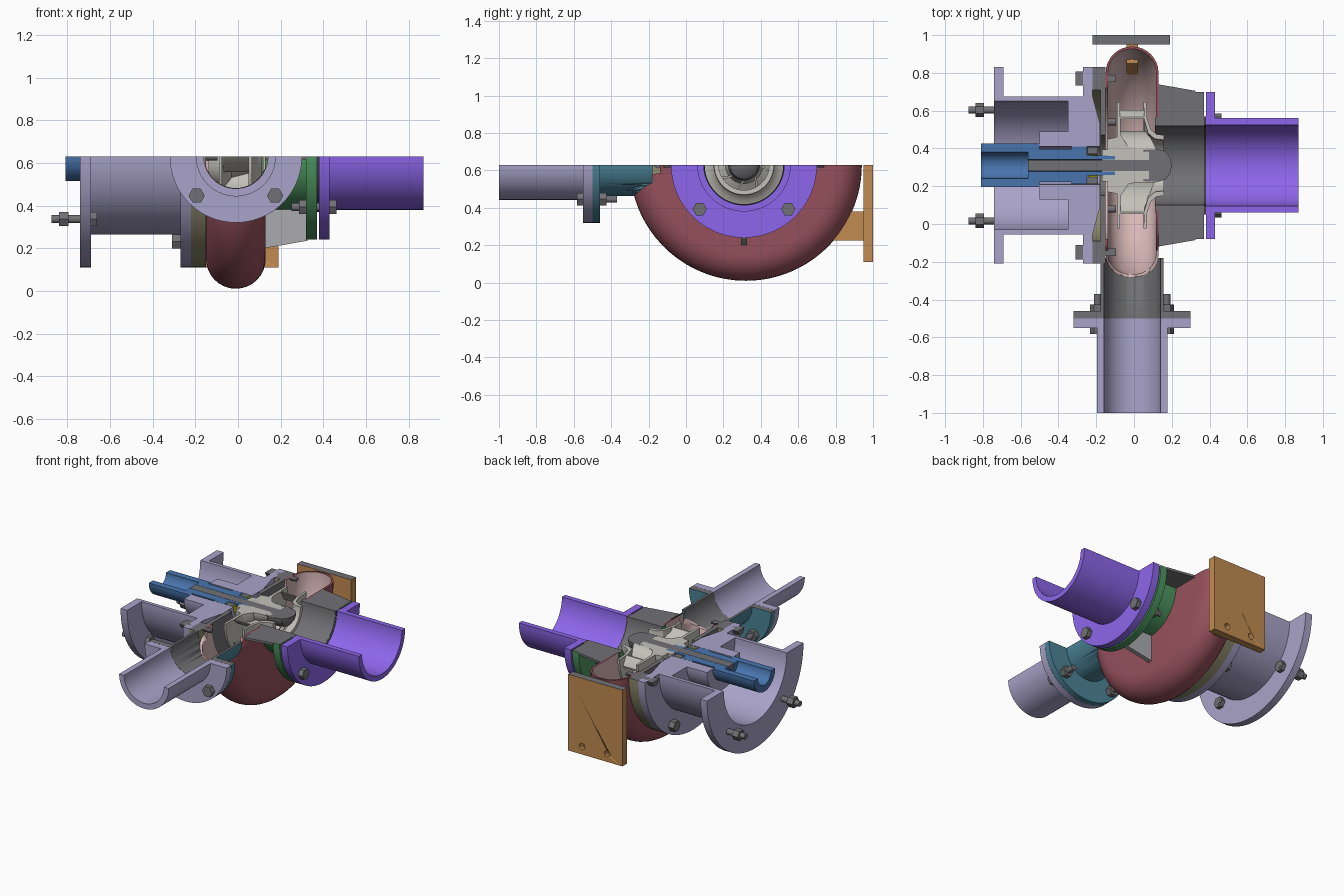
import bpy, bmesh
from math import sin, cos, pi, radians, hypot
from mathutils import Vector

if "Cube" in bpy.data.objects:
    bpy.data.objects.remove(bpy.data.objects["Cube"])

CUT = 0.63                      # height of the section plane
AX, AY = (0, 0.31, CUT), (-0.01, 0, CUT)   # pump axis (x) and discharge axis (y)
mats = {}


def mat(h):
    if h not in mats:
        m = bpy.data.materials.new("colour_" + h)
        rgb = [(int(h[i:i + 2], 16) / 255) ** 2.2 for i in (0, 2, 4)]
        m.diffuse_color = (*rgb, 1)
        m.use_nodes = True
        m.node_tree.nodes["Principled BSDF"].inputs["Base Color"].default_value = m.diffuse_color
        mats[h] = m
    return mats[h]


DARK, LAV, PURPLE, BLUE = "717175", "a8a2c8", "8c66ea", "4a74ac"
RED, PINK, GREEN, TEAL = "96525d", "d8b6b6", "4f9560", "4d8296"
BROWN, OLIVE, PALE, YELLOW = "c08a52", "8f8c6e", "c2c0b8", "d8c820"


def spin(bm, pts, axis="X", c=AX, sweep=pi, n=48):
    """Revolve a closed (along, radius) outline; half sweeps get flat cut faces."""
    full = sweep > 6
    rings = []
    for i in range(n if full else n + 1):
        t = sweep * i / n
        ring = []
        for a, r in pts:
            u, z = r * cos(t), c[2] - r * sin(t)
            ring.append(bm.verts.new((a, c[1] + u, z) if axis == "X" else (c[0] + u, a, z)))
        rings.append(ring)
    k = len(pts)
    for i in range(n):
        p, q = rings[i], rings[(i + 1) % len(rings)]
        for j in range(k):
            l = (j + 1) % k
            if pts[j][1] > 0 or pts[l][1] > 0:
                bm.faces.new((p[j], p[l], q[l], q[j]))
    if not full:
        bm.faces.new(rings[0])
        bm.faces.new(rings[-1])


def make(name, bm, col, grey=None, second=DARK):
    bmesh.ops.remove_doubles(bm, verts=bm.verts, dist=1e-5)
    bmesh.ops.recalc_face_normals(bm, faces=bm.faces)
    me = bpy.data.meshes.new(name)
    me.materials.append(mat(col))
    if grey:
        me.materials.append(mat(second))
        for f in bm.faces:
            f.material_index = int(grey(f.calc_center_median()))
    bm.to_mesh(me)
    bm.free()
    ob = bpy.data.objects.new(name, me)
    bpy.context.collection.objects.link(ob)
    bpy.ops.object.select_all(action="DESELECT")
    ob.select_set(True)
    bpy.context.view_layer.objects.active = ob
    bpy.ops.object.shade_smooth_by_angle(angle=radians(32))
    return ob


def lathe(name, pts, col, axis="X", c=AX, sweep=pi, n=48, grey=None, second=DARK):
    bm = bmesh.new()
    spin(bm, pts, axis, c, sweep, n)
    return make(name, bm, col, grey, second)


def rod(a, b, r):
    return [(a, 0), (a, r), (b, r), (b, 0)]


def prism(bm, pts, off):
    """Extrude a planar outline by an offset vector."""
    f = bm.faces.new([bm.verts.new(p) for p in pts])
    ext = bmesh.ops.extrude_face_region(bm, geom=[f], use_keep_orig=True)
    bmesh.ops.translate(bm, vec=off, verts=[v for v in ext["geom"] if isinstance(v, bmesh.types.BMVert)])


def subtract(ob, cutter):
    m = ob.modifiers.new("cut", "BOOLEAN")
    m.operation, m.object, m.solver = "DIFFERENCE", cutter, "EXACT"
    bpy.context.view_layer.objects.active = ob
    bpy.ops.object.modifier_apply(modifier="cut")


def bolts(name, axis, c, rad, angles, shaft, heads, r=0.019, hr=0.038):
    for i, a in enumerate(angles):
        half = a in (0, 180)        # bolts in the section plane are halved
        t = radians(a)
        u, z = rad * cos(t), c[2] - rad * sin(t)
        pos = (0, c[1] + u, z) if axis == "X" else (c[0] + u, 0, z)
        bm = bmesh.new()
        s, d = (pi, 1) if half else (2 * pi, 2)
        spin(bm, rod(*shaft, r), axis, pos, s, 8 * d)
        for h in heads:
            spin(bm, rod(*h, hr), axis, pos, s, 3 * d)
        make(f"{name}_{i + 1}", bm, DARK)


def on_cut(p):
    return p.z > CUT - 1e-3


def cut_or_bore(r, c, ax):
    def test(p):
        return on_cut(p) or hypot((p.y - c[1]) if ax == "X" else (p.x - c[0]), p.z - c[2]) < r
    return test


# Motor bracket with both flanges and bearing hub
lathe("motor_bracket", [(-.74, .34), (-.74, .52), (-.69, .52), (-.69, .365), (-.27, .365), (-.27, .52),
      (-.22, .52), (-.22, .37), (-.18, .22), (-.18, .1), (-.5, .1), (-.5, .18), (-.35, .18), (-.35, .34)], LAV)
# Blue shaft sleeve
lathe("shaft_sleeve", [(-.81, .07), (-.81, .115), (-.5, .115), (-.5, .088), (-.33, .088), (-.33, .099),
      (-.25, .099), (-.25, .055), (-.1, .05), (-.1, .032), (-.56, .032), (-.56, .07)], BLUE)
lathe("shaft", rod(-.56, .06, .03), DARK, n=24)
lathe("seal_ring", [(-.245, .06), (-.245, .097), (-.19, .097), (-.19, .06)], YELLOW, grey=on_cut)
# Casing ring and back wear plate
lathe("casing_ring", [(-.22, .4), (-.22, .52), (-.15, .52), (-.15, .4)], OLIVE, grey=on_cut)
lathe("wear_plate", [(-.178, .16), (-.178, .4), (-.15, .4), (-.15, .16)], DARK)

# Volute shell, opened where the discharge nozzle joins
VC = (0, 0.32, CUT)


def arc(r, flip=False):
    a = [(-.01 - r * cos(pi * i / 16), .48 + r * sin(pi * i / 16)) for i in range(17)]
    return a[::-1] if flip else a


def inside(p):
    rho = hypot(p.y - VC[1], p.z - CUT)
    return hypot(p.x + .01, max(rho - .48, 0)) < .134 and not on_cut(p)


volute = lathe("volute", [(-.15, .4)] + arc(.14) + [(.13, .24), (.118, .24)] + arc(.127, True) + [(-.137, .4)],
               RED, c=VC, n=64, grey=inside, second=PINK)
bore = lathe("bore_cutter", rod(-.6, -.14, .148), PINK, "Y", AY, 2 * pi)
body = lathe("volute_cutter", [(-.15, .3)] + arc(.139) + [(.13, .3)], RED, c=VC, sweep=2 * pi, n=64)
subtract(volute, bore)
# Discharge nozzle with flange, and discharge pipe
nozzle = lathe("discharge_nozzle", [(-.18, .15), (-.18, .167), (-.46, .167), (-.46, .31), (-.5, .31), (-.5, .15)],
               TEAL, "Y", AY, grey=cut_or_bore(.152, AY, "Y"))
subtract(nozzle, body)
for cutter in (bore, body):
    bpy.data.objects.remove(cutter)
lathe("discharge_pipe", [(-.501, .15), (-.501, .31), (-.55, .31), (-.55, .187), (-1, .187), (-1, .15)], LAV, "Y", AY)

# Suction neck, stiffening ribs, gasket and suction pipe
lathe("suction_neck", [(.11, .21), (.11, .25), (.32, .25), (.32, .39), (.37, .39), (.37, .21)], GREEN,
      grey=cut_or_bore(.215, AX, "X"))
for i, (d, base, off) in enumerate([((0, 0, -1), (0, .295, CUT), (0, .03, 0)),
                                    ((0, 1, 0), (0, .31, CUT), (0, 0, -.015)),
                                    ((0, -1, 0), (0, .31, CUT), (0, 0, -.015))]):
    bm = bmesh.new()
    prism(bm, [Vector(base) + Vector((x, 0, 0)) + Vector(d) * r
               for x, r in ((.125, .24), (.125, .43), (.325, .395), (.325, .24))], off)
    make(f"neck_rib_{i + 1}", bm, "a9aaae" if i == 0 else DARK)
lathe("suction_gasket", [(.37, .212), (.37, .26), (.38, .26), (.38, .212)], "404044")
lathe("suction_pipe", [(.38, .215), (.38, .39), (.43, .39), (.43, .25), (.87, .25), (.87, .215)], PURPLE)

# Impeller: hub with back shroud, front shroud, curved vanes, nose nut
lathe("impeller_hub", [(-.17, .03), (-.17, .085), (-.14, .085), (-.14, .14), (-.09, .15), (-.09, .335), (-.075, .335),
      (-.07, .16), (-.03, .1), (.08, .07), (.08, .03)], PALE)
lathe("impeller_front_shroud", [(.05, .335), (.065, .335), (.07, .25), (.09, .19), (.12, .165), (.16, .16),
      (.16, .135), (.11, .14), (.075, .17), (.055, .24)], PALE)
bm = bmesh.new()
for v in range(8):
    pts = []
    for i in range(7):
        s = i / 6
        r, t = .08 + .22 * s, v * pi / 4 + 1.0 * s
        pts.append((r, t, .12 - .065 * min(1, s * 1.5)))
    for w in (-.006, .006):
        rows = [[bm.verts.new((x, .31 + r * cos(t + w / r), CUT - r * sin(t + w / r))) for x in (-.075, xf)]
                for r, t, xf in pts]
        if w < 0:
            first = rows
        for a, b in zip(rows, rows[1:]):
            bm.faces.new((a[0], a[1], b[1], b[0]))
    for k in (0, 1):
        for i in range(6):
            bm.faces.new((first[i][k], first[i + 1][k], rows[i + 1][k], rows[i][k]))
    for i in (0, 6):
        bm.faces.new((first[i][0], first[i][1], rows[i][1], rows[i][0]))
cut = bmesh.ops.bisect_plane(bm, geom=bm.verts[:] + bm.edges[:] + bm.faces[:], plane_co=(0, 0, CUT - 1e-4),
                             plane_no=(0, 0, 1), clear_outer=True)
bmesh.ops.holes_fill(bm, edges=[e for e in bm.edges if e.is_boundary])
make("impeller_vanes", bm, PALE)
lathe("impeller_nut", [(.06, 0), (.06, .085), (.13, .085), (.165, .075), (.19, .045), (.2, 0)], DARK, n=32)

# Mounting foot: plate with two holes and a neck to the volute
bm = bmesh.new()
prism(bm, [(-.22, .95, .11), (.19, .95, .11), (.19, .95, CUT), (-.22, .95, CUT)], (0, .05, 0))
plate = make("foot_plate", bm, BROWN, grey=on_cut)
for x in (-.105, .085):
    hole = lathe("hole_cutter", rod(.9, 1.1, .021), BROWN, "Y", (x, 0, .165), 2 * pi, 20)
    subtract(plate, hole)
    bpy.data.objects.remove(hole)
bm = bmesh.new()
prism(bm, [(-.04, .78, .225), (-.04, .95, .225), (-.04, .95, .38), (-.04, .85, .38)], (.06, 0, 0))
make("foot_neck", bm, BROWN)

# Fasteners
bolts("motor_stud", "X", AX, .415, (45, 135), (-.875, -.66), [(-.84, -.795), (-.69, -.662)])
bolts("casing_bolt", "X", AX, .46, (0, 60, 120, 180), (-.28, -.095), [(-.31, -.27)])
bolts("suction_bolt", "X", AX, .335, (45, 135), (.25, .45), [(.43, .462), (.285, .32)])
bolts("discharge_bolt", "Y", AY, .26, (45, 135), (-.56, -.37), [(-.582, -.55), (-.46, -.425)])
